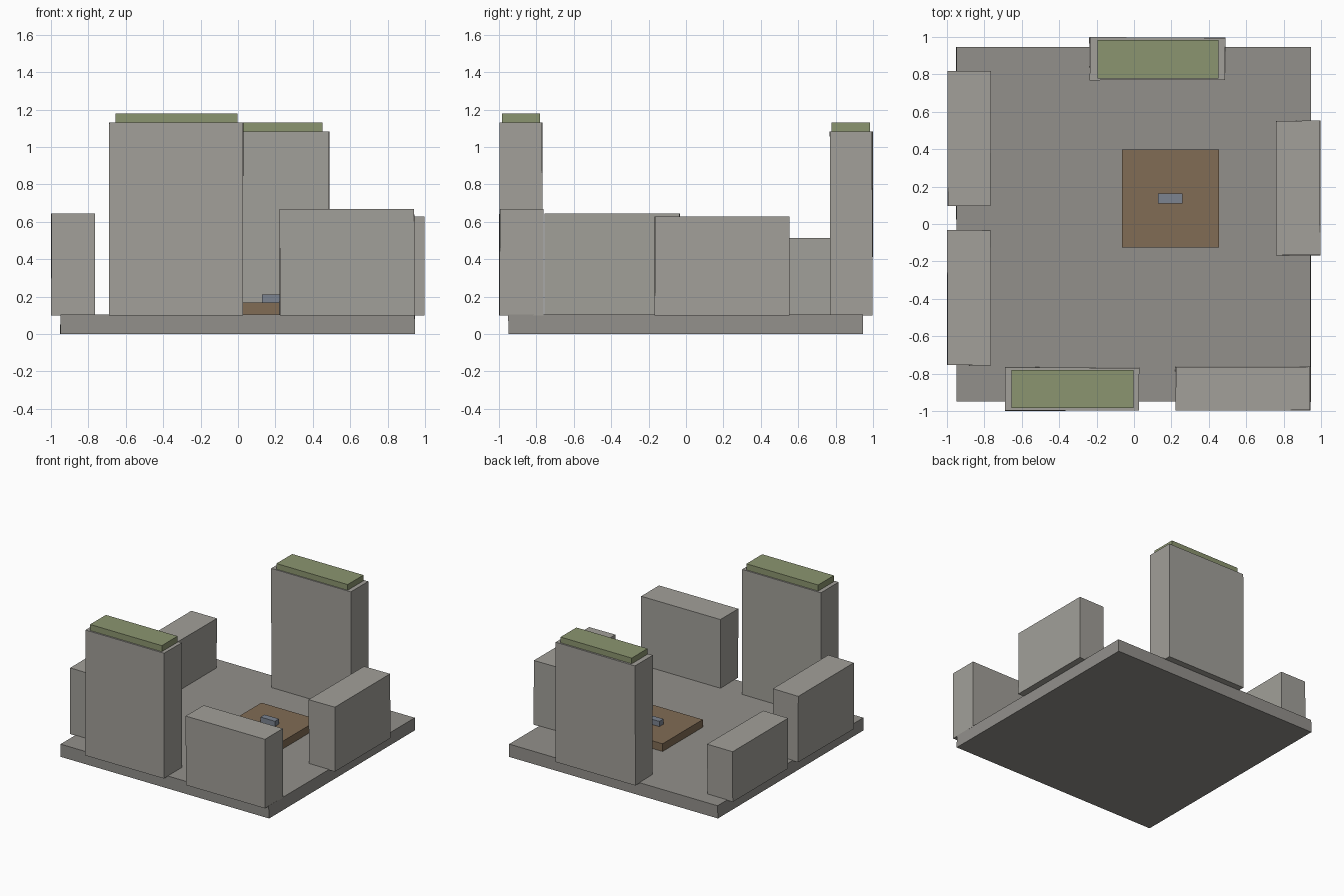
import bpy, bmesh, random
from mathutils import Vector

if "Cube" in bpy.data.objects:
    bpy.data.objects.remove(bpy.data.objects["Cube"])

random.seed(4)


def material(name, rgb):
    m = bpy.data.materials.new(name)
    m.diffuse_color = (*rgb, 1.0)
    m.use_nodes = True
    m.node_tree.nodes["Principled BSDF"].inputs["Base Color"].default_value = m.diffuse_color
    return m


stone = material("stone", (0.36, 0.35, 0.32))
floor = material("floor_stone", (0.29, 0.28, 0.26))
moss = material("moss", (0.26, 0.30, 0.16))
earth = material("earth", (0.22, 0.15, 0.09))
slate = material("slate", (0.20, 0.23, 0.28))


def block(name, x, y, z, mat, rough=0.0):
    """Box between the given limits, with corners nudged for a hewn look."""
    bm = bmesh.new()
    bmesh.ops.create_cube(bm, size=1.0)
    for v in bm.verts:
        v.co = Vector([lim[0] if c < 0 else lim[1]
                       for c, lim in zip(v.co, (x, y, z))])
        # Corners only move inwards, and the underside stays level
        nudge = [random.uniform(0, rough) for _ in range(3)]
        for i, lim in enumerate((x, y, z)):
            if i < 2 or v.co.z == z[1]:
                v.co[i] += nudge[i] if v.co[i] == lim[0] else -nudge[i]
    me = bpy.data.meshes.new(name)
    bm.to_mesh(me)
    bm.free()
    me.materials.append(mat)
    ob = bpy.data.objects.new(name, me)
    bpy.context.collection.objects.link(ob)
    return ob


# Square floor slab
block("base_slab", (-0.948, 0.948), (-0.948, 0.948), (0, 0.104), floor, 0.004)

# Standing stones around the edge
stones = {
    "front_tall_stone": ((-0.685, 0.03), (-1.0, -0.765), 1.13),
    "front_short_stone": ((0.225, 0.945), (-1.0, -0.762), 0.667),
    "right_stone": ((0.762, 1.0), (-0.163, 0.555), 0.628),
    "back_tall_stone": ((-0.235, 0.49), (0.77, 1.0), 1.083),
    "left_front_stone": ((-1.0, -0.763), (-0.752, -0.03), 0.643),
    "left_back_stone": ((-1.0, -0.763), (0.1, 0.822), 0.512),
}
for name, (x, y, top) in stones.items():
    block(name, x, y, (0.1, top), stone, 0.005)

# Moss caps on the two tall stones
block("front_moss_cap", (-0.655, -0.003), (-0.985, -0.78), (1.125, 1.18), moss)
block("back_moss_cap", (-0.195, 0.452), (0.778, 0.983), (1.078, 1.13), moss)

# Earth mound with a small slate offering on it
block("earth_plot", (-0.065, 0.455), (-0.125, 0.397), (0.095, 0.167), earth)
block("slate_chip", (0.128, 0.258), (0.11, 0.163), (0.165, 0.21), slate)
